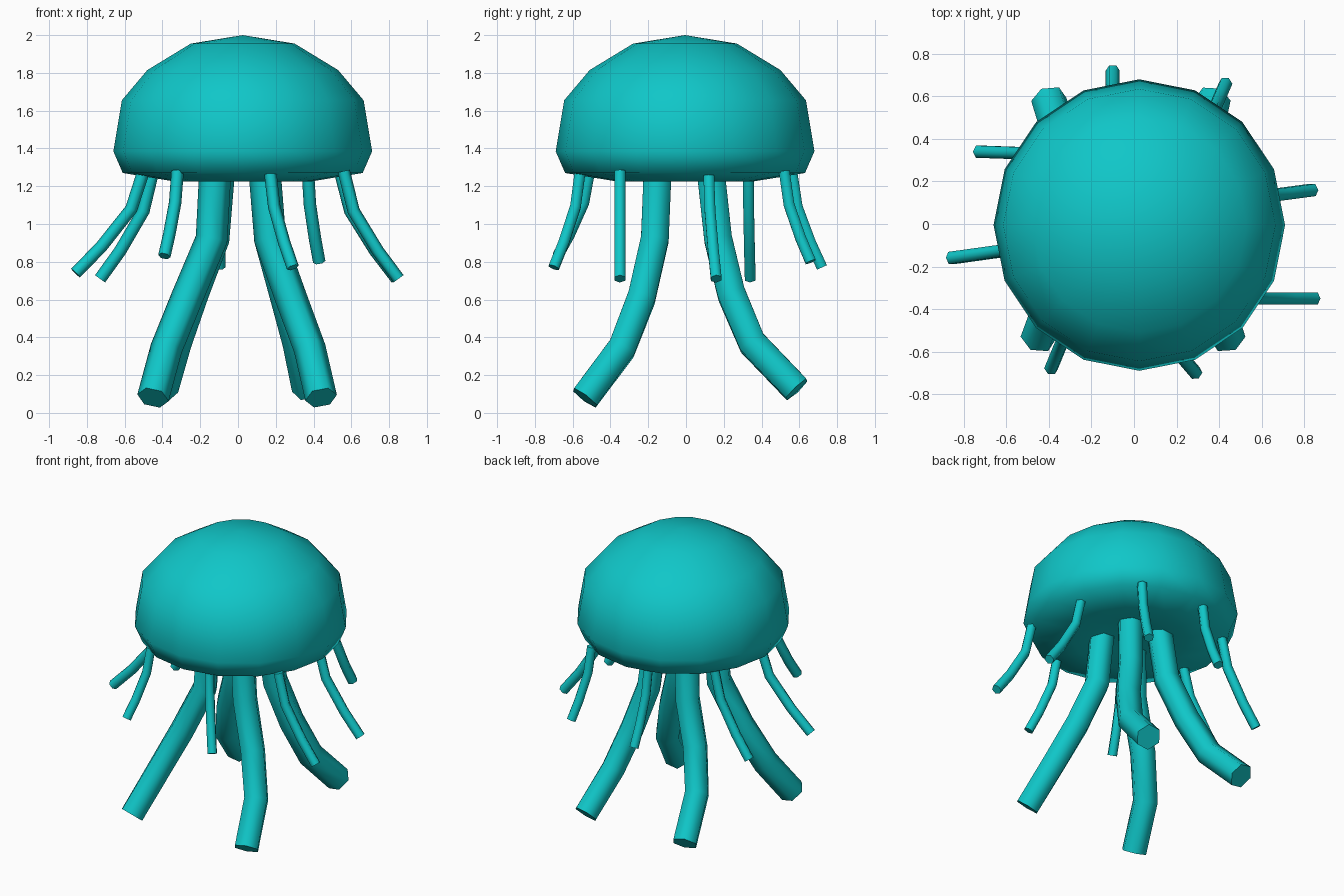
import bpy
import bmesh
from math import cos, sin, tau
from mathutils import Vector

if "Cube" in bpy.data.objects:
    bpy.data.objects.remove(bpy.data.objects["Cube"])

teal = bpy.data.materials.new("teal skin")
teal.use_nodes = True
teal.diffuse_color = (0.005, 0.57, 0.58, 1)
teal.node_tree.nodes["Principled BSDF"].inputs["Base Color"].default_value = teal.diffuse_color


def finish(bm, name):
    bmesh.ops.recalc_face_normals(bm, faces=bm.faces)
    mesh = bpy.data.meshes.new(name)
    bm.to_mesh(mesh)
    bm.free()
    mesh.materials.append(teal)
    obj = bpy.data.objects.new(name, mesh)
    bpy.context.collection.objects.link(obj)
    return obj


def bridge(bm, a, b):
    """Join two rings of equal size with smooth quads."""
    n = len(a)
    for i in range(n):
        j = (i + 1) % n
        bm.faces.new((a[i], a[j], b[j], b[i])).smooth = True


def lathe(name, profile, center, sides):
    """Revolve a (radius, height) profile; both ends close to a point."""
    bm = bmesh.new()
    rings = []
    for r, z in profile[1:-1]:
        rings.append([bm.verts.new((center[0] + r * cos(tau * i / sides),
                                    center[1] + r * sin(tau * i / sides), z))
                      for i in range(sides)])
    for a, b in zip(rings, rings[1:]):
        bridge(bm, a, b)
    for ring, end in ((rings[0], profile[0]), (rings[-1], profile[-1])):
        tip = bm.verts.new((*center, end[1]))
        for i in range(sides):
            bm.faces.new((ring[i], ring[(i + 1) % sides], tip)).smooth = True
    return finish(bm, name)


def tube(name, path, radius, sides=6):
    """Sweep a polygon along a path, with flat sharp-edged ends."""
    bm = bmesh.new()
    pts = [Vector(p) for p in path]
    rings = []
    for k, p in enumerate(pts):
        before = (p - pts[max(k - 1, 0)]).normalized()
        after = (pts[min(k + 1, len(pts) - 1)] - p).normalized()
        turn = Vector((0, 0, -1)).rotation_difference(before + after)
        rings.append([bm.verts.new(p + turn @ Vector((radius * cos(tau * i / sides),
                                                      radius * sin(tau * i / sides), 0)))
                      for i in range(sides)])
    for a, b in zip(rings, rings[1:]):
        bridge(bm, a, b)
    for ring in (rings[0], rings[-1]):
        cap = bm.faces.new(ring)
        for e in cap.edges:
            e.smooth = False
    return finish(bm, name)


# Bell with a shallow hollow underneath
lathe("bell", [(0, 2), (0.275, 1.955), (0.505, 1.815), (0.64, 1.655), (0.685, 1.385),
               (0.635, 1.27), (0.36, 1.225), (0.2, 1.25), (0, 1.27)], (0.025, -0.005), 16)

# Four thick arms: shared fore-aft bends, each with its own sideways reach
front = [(-0.15, 1.29), (-0.165, 0.92), (-0.235, 0.61), (-0.34, 0.34), (-0.535, 0.08)]
back = [(0.13, 1.29), (0.17, 0.92), (0.24, 0.63), (0.35, 0.37), (0.585, 0.125)]
arms = {
    "front_right_arm": (front, (-0.12, -0.14, -0.27, -0.38, -0.45)),
    "front_left_arm": (front, (0.14, 0.17, 0.28, 0.38, 0.44)),
    "back_right_arm": (back, (-0.10, -0.13, -0.24, -0.33, -0.40)),
    "back_left_arm": (back, (0.14, 0.17, 0.25, 0.32, 0.37)),
}
for name, (bend, reach) in arms.items():
    tube(name, [(x, y, z) for x, (y, z) in zip(reach, bend)], 0.085)

# Eight thin tentacles around the rim: root, tip and tip height
tentacles = {
    "right_front": ((-0.50, -0.11), (-0.86, -0.16), 0.74),
    "right_back": ((-0.45, 0.33), (-0.73, 0.34), 0.71),
    "front_right": ((-0.32, -0.51), (-0.39, -0.68), 0.83),
    "front_left": ((0.17, -0.56), (0.29, -0.70), 0.77),
    "left_front": ((0.56, -0.35), (0.85, -0.35), 0.71),
    "left_back": ((0.54, 0.12), (0.84, 0.16), 0.71),
    "back_left": ((0.37, 0.52), (0.43, 0.66), 0.80),
    "back_right": ((-0.10, 0.56), (-0.10, 0.72), 0.77),
}
steps = [(0, 0), (0.18, 0.37), (0.62, 0.74), (1, 1)]  # outward share, downward share
for name, (root, tip, low) in tentacles.items():
    root, tip = Vector(root), Vector(tip)
    path = [(*root.lerp(tip, out), 1.28 + (low - 1.28) * down) for out, down in steps]
    tube(name + "_tentacle", path, 0.033)
